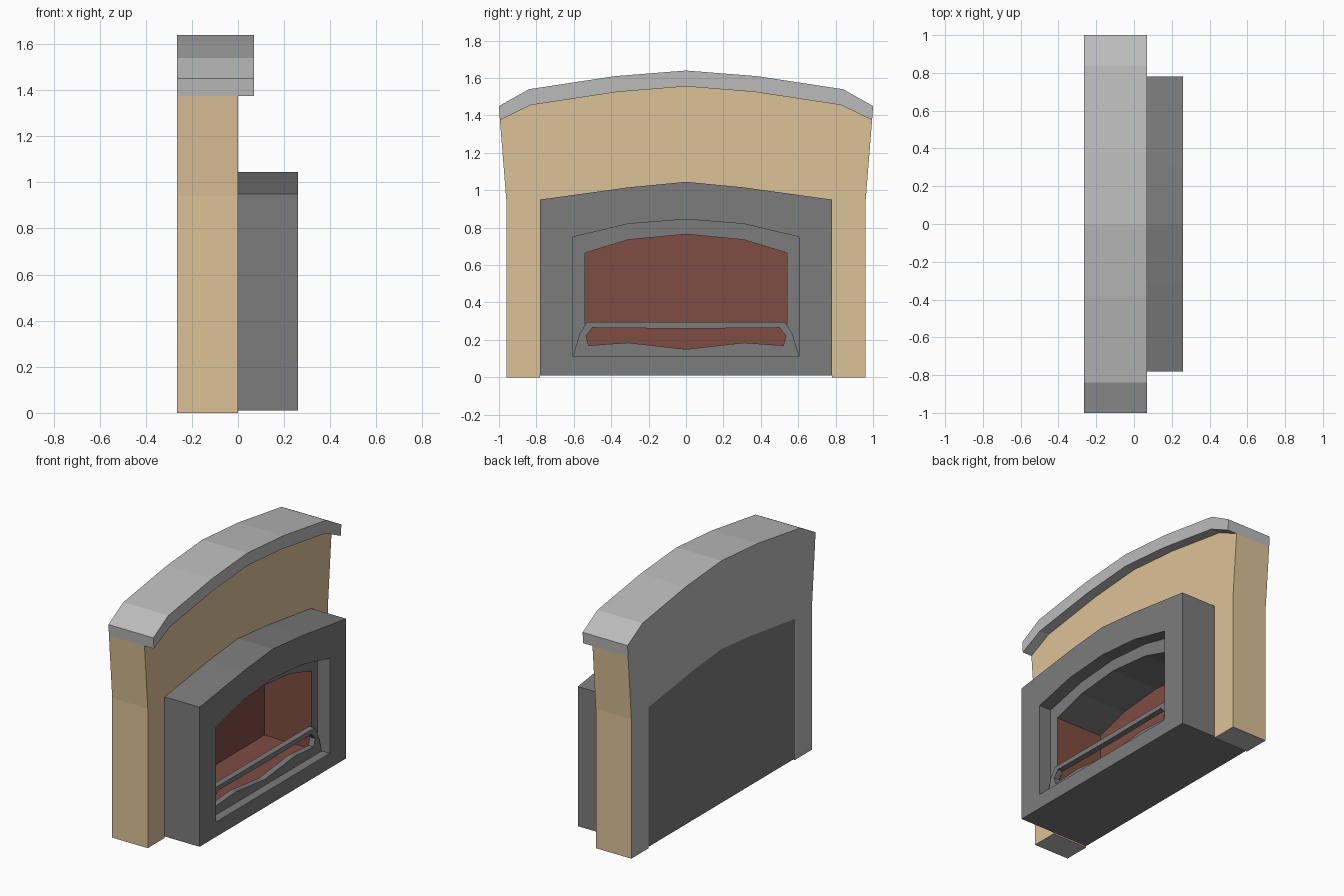
import bpy, bmesh

if "Cube" in bpy.data.objects:
    bpy.data.objects.remove(bpy.data.objects["Cube"])


def material(name, color):
    m = bpy.data.materials.new(name)
    m.diffuse_color = color
    m.use_nodes = True
    m.node_tree.nodes["Principled BSDF"].inputs["Base Color"].default_value = m.diffuse_color
    return m


GREY = material("grey_stone", (0.50, 0.50, 0.50, 1))
DARK = material("dark_metal", (0.20, 0.20, 0.20, 1))
TAN = material("tan_plaster", (0.72, 0.54, 0.31, 1))
RED = material("red_brick", (0.21, 0.075, 0.055, 1))


def mirrored(half):
    """Close a right-hand (y, z) outline across y = 0."""
    return half + [(-y, z) for y, z in reversed(half) if y > 0]


def loft(name, sections, mats, caps=True, closed=False, pick=None):
    """Skin a row of (x, outline) sections; pick(face, segment) gives a material slot."""
    bm = bmesh.new()
    rings = [[bm.verts.new((x, y, z)) for y, z in pts] for x, pts in sections]
    made = []
    pairs = list(zip(rings, rings[1:]))
    if closed:
        pairs.append((rings[-1], rings[0]))
    for s, (a, b) in enumerate(pairs):
        n = len(a)
        for i in range(n):
            j = (i + 1) % n
            made.append((bm.faces.new((a[i], a[j], b[j], b[i])), s))
    if caps and not closed:
        made.append((bm.faces.new(rings[0]), -1))
        made.append((bm.faces.new(rings[-1]), len(pairs)))
    bmesh.ops.recalc_face_normals(bm, faces=bm.faces)
    bm.normal_update()
    if pick:
        for f, s in made:
            f.material_index = pick(f, s)
    me = bpy.data.meshes.new(name)
    bm.to_mesh(me)
    bm.free()
    for m in mats:
        me.materials.append(m)
    ob = bpy.data.objects.new(name, me)
    bpy.context.collection.objects.link(ob)
    return ob


# Shared outlines, listed from the floor up to the centre of the arch
body_top = [(0.995, 1.375), (0.83, 1.455), (0.37, 1.525), (0, 1.555)]
surround_arch = [(0.78, 0.95), (0.31, 1.015), (0, 1.045)]

# Chimney breast: arch-shaped wall around the surround, grey at back and bottom
outer = mirrored([(0.96, 0), (0.96, 0.94)] + body_top)
inner = mirrored([(0.78, 0)] + surround_arch)
wall = outer + inner[::-1]
loft("chimney_breast", [(-0.265, wall), (0, wall)], [TAN, GREY],
     pick=lambda f, s: int(f.normal.x < -0.5 or f.normal.z < -0.5))

# Mantel: curved slab overhanging the front
mantel_top = mirrored([(1.0, 1.45), (0.84, 1.54), (0.38, 1.61), (0, 1.64)])
slab = mantel_top + mirrored(body_top)[::-1]
loft("mantel", [(-0.265, slab), (0.07, slab)], [GREY])

# Surround with stepped opening and brick-lined firebox
block = mirrored([(0.78, 0.01)] + surround_arch)
opening = mirrored([(0.605, 0.11), (0.605, 0.75), (0.31, 0.82), (0, 0.845)])
firebox = mirrored([(0.54, 0.14), (0.54, 0.665), (0.31, 0.735), (0, 0.765)])
loft("surround",
     [(-0.265, block), (0.26, block), (0.26, opening), (0.17, opening),
      (0.17, firebox), (-0.18, firebox)],
     [DARK, RED], pick=lambda f, s: int(s >= 4 and f.normal.z > -0.5))

# Grate panel: low front with a wavy vent slot
panel = mirrored([(0, 0.11), (0.31, 0.11), (0.605, 0.11), (0.57, 0.23),
                  (0.53, 0.295), (0, 0.295)])
slot = mirrored([(0, 0.15), (0.31, 0.185), (0.52, 0.17), (0.535, 0.22),
                 (0.50, 0.265), (0, 0.26)])
loft("grate_panel", [(0.20, panel), (0.20, slot), (0.16, slot), (0.16, panel)],
     [DARK], closed=True)
